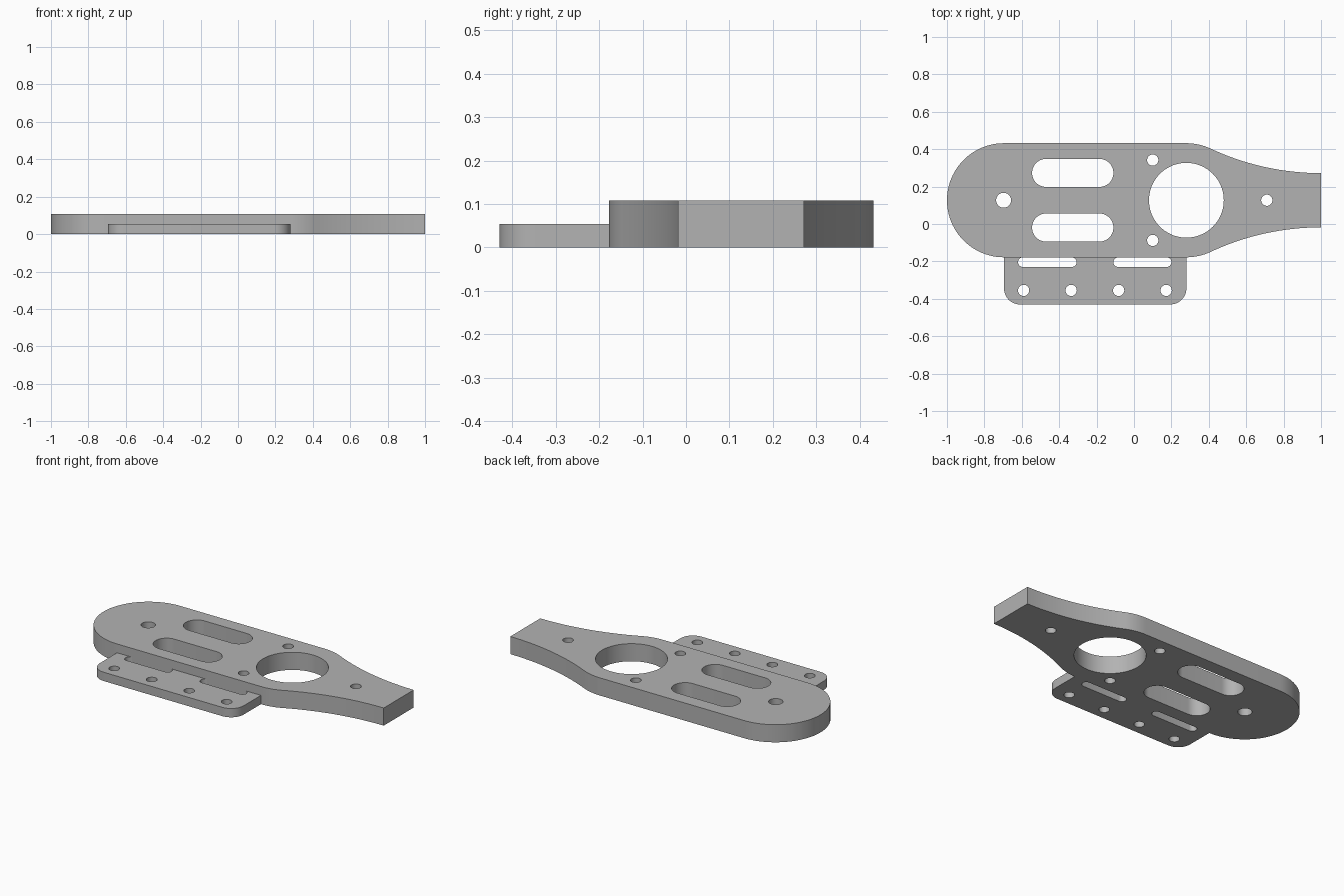
import bpy, bmesh
from math import sin, cos, pi, atan2, radians

cube = bpy.data.objects.get("Cube")
if cube:
    bpy.data.objects.remove(cube, do_unlink=True)

grey = bpy.data.materials.new("plain_grey")
grey.use_nodes = True
colour = (0.45, 0.45, 0.45, 1)
grey.diffuse_color = colour
grey.node_tree.nodes["Principled BSDF"].inputs["Base Color"].default_value = colour

MID = 0.127      # centre line of the body
RAD = 0.305      # half width of the body
EDGE = MID - RAD # seam between body and flange


def arc(cx, cy, r, start, end, n=24):
    """Points along an arc, angles in radians."""
    return [(cx + r * cos(start + (end - start) * i / n),
             cy + r * sin(start + (end - start) * i / n)) for i in range(n + 1)]


def circle(cx, cy, r, n=48):
    return arc(cx, cy, r, 0, 2 * pi, n)[:-1]


def slot(x0, x1, cy, r):
    return (arc(x1 - r, cy, r, -pi / 2, pi / 2) +
            arc(x0 + r, cy, r, pi / 2, 3 * pi / 2))


def plate(name, loops, height):
    """Fill an outline with holes, extrude it and turn it into a mesh."""
    curve = bpy.data.curves.new(name + "_profile", 'CURVE')
    curve.dimensions = '2D'
    curve.fill_mode = 'BOTH'
    curve.extrude = height / 2
    for loop in loops:
        spline = curve.splines.new('POLY')
        spline.points.add(len(loop) - 1)
        for point, (x, y) in zip(spline.points, loop):
            point.co = (x, y, 0, 1)
        spline.use_cyclic_u = True
    helper = bpy.data.objects.new(name + "_profile", curve)
    bpy.context.collection.objects.link(helper)
    graph = bpy.context.evaluated_depsgraph_get()
    mesh = bpy.data.meshes.new_from_object(helper.evaluated_get(graph))
    bpy.data.objects.remove(helper, do_unlink=True)

    bm = bmesh.new()
    bm.from_mesh(mesh)
    bmesh.ops.remove_doubles(bm, verts=bm.verts, dist=0.0001)
    bmesh.ops.translate(bm, verts=bm.verts, vec=(0, 0, height / 2))
    bmesh.ops.recalc_face_normals(bm, faces=bm.faces)
    bm.to_mesh(mesh)
    bm.free()
    mesh.name = name
    mesh.materials.clear()
    mesh.materials.append(grey)
    obj = bpy.data.objects.new(name, mesh)
    bpy.context.collection.objects.link(obj)
    bpy.ops.object.select_all(action='DESELECT')
    obj.select_set(True)
    bpy.context.view_layer.objects.active = obj
    bpy.ops.object.shade_smooth_by_angle(angle=radians(30))
    return obj


# Body: round end, straight sides, shoulders flowing into a narrow neck
shoulder_x, tip_half = 0.28, 0.145
run = 1 - shoulder_x
sweep = (run ** 2 + tip_half ** 2 - RAD ** 2) / (2 * (RAD - tip_half))
tangent = atan2(tip_half + sweep, run)
upper = (arc(1, MID + tip_half + sweep, sweep, -pi / 2, tangent - pi) +
         arc(shoulder_x, MID, RAD, tangent, pi / 2, 12)[1:])
lower = [(x, 2 * MID - y) for x, y in reversed(upper)]
body = upper + arc(RAD - 1, MID, RAD, pi / 2, 3 * pi / 2, 48) + lower

body_holes = [circle(shoulder_x, MID, 0.2, 72),
              circle(-0.697, MID, 0.04), circle(0.71, MID, 0.03)]
for side in (-1, 1):
    body_holes.append(circle(0.1, MID + side * 0.215, 0.03))
    body_holes.append(slot(-0.545, -0.11, MID + side * 0.146, 0.075))
plate("body_plate", [body] + body_holes, 0.108)

# Flange: thin side plate with rounded corners and slots along the seam
left, right, front, corner = -0.695, 0.28, -0.43, 0.085
flange = (arc(left + corner, front + corner, corner, pi, 3 * pi / 2, 12) +
          arc(right - corner, front + corner, corner, -pi / 2, 0, 12) +
          [(right, EDGE)])
r = 0.026
for x0, x1 in ((-0.11, 0.2), (-0.62, -0.307)):
    flange += arc(x1 - r, EDGE - r, r, pi / 2, -pi / 2, 12)
    flange += arc(x0 + r, EDGE - r, r, 3 * pi / 2, pi / 2, 12)
flange.append((left, EDGE))
flange_holes = [circle(-0.59 + i * 0.254, -0.355, 0.03) for i in range(4)]
plate("side_flange", [flange] + flange_holes, 0.054)
